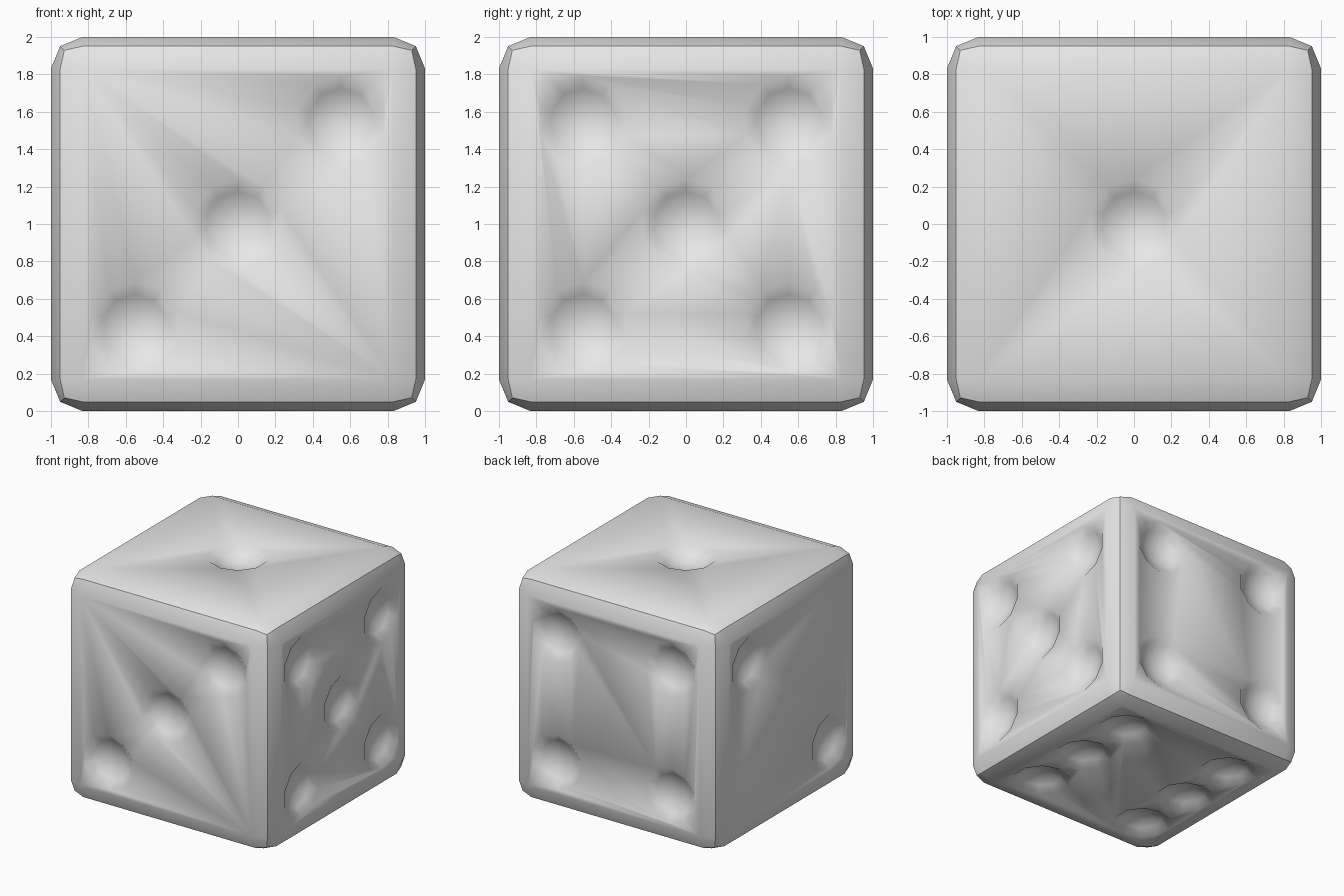
import bpy, bmesh, math
from mathutils import Vector, Matrix

if "Cube" in bpy.data.objects:
    bpy.data.objects.remove(bpy.data.objects["Cube"])

D = 0.55                        # pip spacing from the face centre
RIM, SLOPE = 0.242, math.radians(44)
R = RIM / math.sin(SLOPE)       # radius of the scooping sphere
OUT = R * math.cos(SLOPE)       # how far its centre sits outside the face


def make_object(name, bm):
    me = bpy.data.meshes.new(name)
    bm.to_mesh(me)
    bm.free()
    ob = bpy.data.objects.new(name, me)
    bpy.context.collection.objects.link(ob)
    return ob


# Cube body with rounded two-segment bevel
bm = bmesh.new()
bmesh.ops.create_cube(bm, size=2)
bmesh.ops.bevel(bm, geom=bm.edges[:], offset=0.17, offset_type='OFFSET',
                segments=2, profile=0.5, affect='EDGES')
bmesh.ops.translate(bm, verts=bm.verts[:], vec=(0, 0, 1))
body = make_object("dice_body", bm)

# Pip layout: outward normal -> offsets from the face centre
corners = [(a, b) for a in (-D, D) for b in (-D, D)]
pips = {
    (0, -1, 0): [(-D, 0, -D), (0, 0, 0), (D, 0, D)],
    (0, 1, 0): [(a, 0, b) for a, b in corners],
    (1, 0, 0): [(0, a, b) for a, b in corners] + [(0, 0, 0)],
    (-1, 0, 0): [(0, D, D), (0, -D, -D)],
    (0, 0, 1): [(0, 0, 0)],
    (0, 0, -1): [(a, b, 0) for a in (-D, D) for b in (-D, 0, D)],
}

# Spheres that scoop out the pips
bm = bmesh.new()
for normal, spots in pips.items():
    n = Vector(normal)
    turn = n.to_track_quat('Z', 'Y').to_matrix().to_4x4()
    for s in spots:
        place = Matrix.Translation(Vector((0, 0, 1)) + n * (1 + OUT) + Vector(s))
        bmesh.ops.create_uvsphere(bm, u_segments=10, v_segments=12, radius=R,
                                  matrix=place @ turn)
cutter = make_object("pip_cutter", bm)
cutter.hide_render = True

# Cut the pips and keep the result
mod = body.modifiers.new("pips", 'BOOLEAN')
mod.operation = 'DIFFERENCE'
mod.solver = 'EXACT'
mod.object = cutter
bpy.context.view_layer.update()
dg = bpy.context.evaluated_depsgraph_get()
result = bpy.data.meshes.new_from_object(body.evaluated_get(dg))
body.modifiers.clear()
body.data = result
bpy.data.objects.remove(cutter)

# Smooth shading, sharp only along the bevel ridges
bm = bmesh.new()
bm.from_mesh(result)
for f in bm.faces:
    f.smooth = True
    f.material_index = 0
for e in bm.edges:
    e.smooth = e.calc_face_angle(0) < math.radians(42)
bm.to_mesh(result)
bm.free()

# Single plain colour
mat = bpy.data.materials.new("light_grey")
mat.diffuse_color = (0.8, 0.8, 0.8, 1)
mat.use_nodes = True
mat.node_tree.nodes["Principled BSDF"].inputs["Base Color"].default_value = mat.diffuse_color
result.materials.clear()
result.materials.append(mat)
